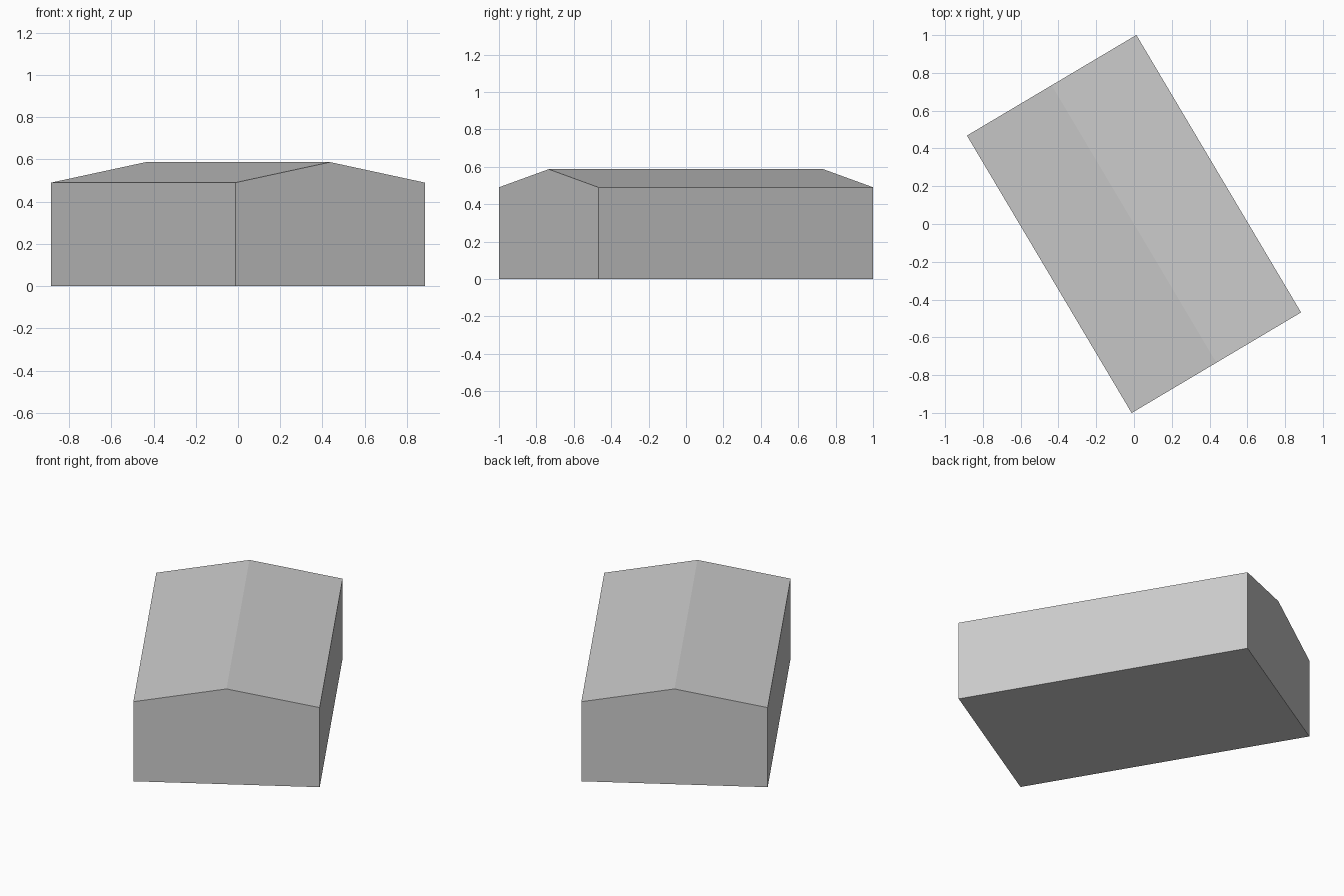
import bpy, bmesh, math
from mathutils import Matrix, Vector

cube = bpy.data.objects.get("Cube")
if cube:
    bpy.data.objects.remove(cube, do_unlink=True)

WIDTH, LENGTH = 1.043, 1.708
EAVES, RIDGE = 0.49, 0.587
TURN = math.radians(30.7)

# Plain grey for walls and roof
grey = bpy.data.materials.new("plain_grey")
grey.use_nodes = True
colour = (0.6, 0.6, 0.6, 1)
grey.diffuse_color = colour
grey.node_tree.nodes["Principled BSDF"].inputs["Base Color"].default_value = colour

# Gable end profile, extruded along the length of the building
half = WIDTH / 2
profile = [(-half, 0), (half, 0), (half, EAVES), (0, RIDGE), (-half, EAVES)]
bm = bmesh.new()
gable = bm.faces.new([bm.verts.new((x, -LENGTH / 2, z)) for x, z in profile])
result = bmesh.ops.extrude_face_region(bm, geom=[gable], use_keep_orig=True)
moved = [v for v in result["geom"] if isinstance(v, bmesh.types.BMVert)]
bmesh.ops.translate(bm, verts=moved, vec=Vector((0, LENGTH, 0)))
bmesh.ops.recalc_face_normals(bm, faces=bm.faces)

# Turn the building on its plot
bmesh.ops.transform(bm, matrix=Matrix.Rotation(TURN, 4, "Z"), verts=bm.verts)

mesh = bpy.data.meshes.new("gabled_building")
bm.to_mesh(mesh)
bm.free()
mesh.materials.append(grey)
building = bpy.data.objects.new("gabled_building", mesh)
bpy.context.collection.objects.link(building)
